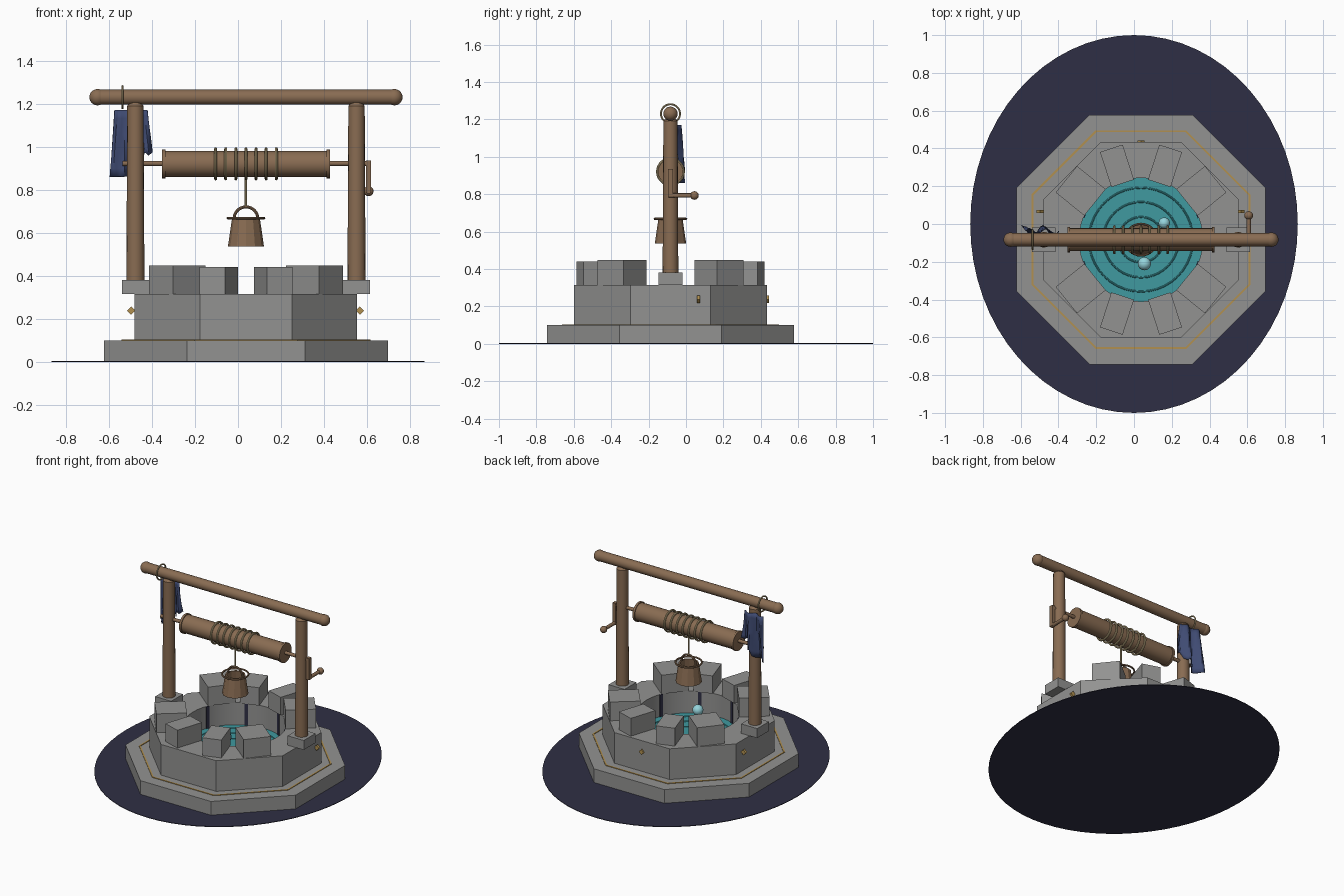
import bpy, bmesh, math
from mathutils import Matrix, Vector

if "Cube" in bpy.data.objects:
    bpy.data.objects.remove(bpy.data.objects["Cube"])

CX, CY = 0.037, -0.083          # centre of the well
PI = math.pi


def material(name, rgb):
    m = bpy.data.materials.new(name)
    m.diffuse_color = (*rgb, 1)
    m.use_nodes = True
    m.node_tree.nodes["Principled BSDF"].inputs["Base Color"].default_value = m.diffuse_color
    return m


STONE = material("grey_stone", (0.29, 0.29, 0.285))
WOOD = material("brown_wood", (0.25, 0.15, 0.085))
GROUND = material("dark_navy", (0.028, 0.028, 0.058))
CLOTH = material("blue_cloth", (0.05, 0.07, 0.17))
GOLD = material("gold", (0.44, 0.28, 0.08))
ROPE = material("pale_rope", (0.47, 0.37, 0.20))
WATER = material("teal_water", (0.05, 0.32, 0.35))
BUBBLE = material("pale_bubble", (0.30, 0.66, 0.72))


def finish(name, bm, mat, smooth=False):
    bmesh.ops.recalc_face_normals(bm, faces=bm.faces)
    for f in bm.faces:
        f.smooth = smooth
    for e in bm.edges:
        e.smooth = e.calc_face_angle(0) < 0.65
    me = bpy.data.meshes.new(name)
    bm.to_mesh(me)
    bm.free()
    me.materials.append(mat)
    ob = bpy.data.objects.new(name, me)
    bpy.context.collection.objects.link(ob)
    return ob


def sweep_rings(bm, rings, closed):
    rows = [[bm.verts.new(p) for p in r] for r in rings]
    n = len(rows[0])
    pairs = list(zip(rows, rows[1:]))
    if closed:
        pairs.append((rows[-1], rows[0]))
    for a, b in pairs:
        for i in range(n):
            j = (i + 1) % n
            bm.faces.new((a[i], a[j], b[j], b[i]))
    if not closed:
        bm.faces.new(rows[0])
        bm.faces.new(rows[-1])


def lathe(name, profile, loc, mat, axis='Z', segs=20, smooth=True):
    """Turn (radius, height) pairs about an axis through loc."""
    bm = bmesh.new()
    rings = [[(max(r, 0.001) * math.cos(2 * PI * i / segs),
               max(r, 0.001) * math.sin(2 * PI * i / segs), h) for i in range(segs)]
             for r, h in profile]
    sweep_rings(bm, rings, False)
    rot = {'Z': Matrix(), 'X': Matrix.Rotation(PI / 2, 4, 'Y'),
           'Y': Matrix.Rotation(-PI / 2, 4, 'X')}[axis]
    bm.transform(Matrix.Translation(loc) @ rot)
    return finish(name, bm, mat, smooth)


def octagon_ring(name, outer, inner, z0, z1, mat, round_hole=False):
    """Octagonal band; outer and inner are distances to the flat sides."""
    n = 48 if round_hole else 8

    def ring(d, z, rounded=False):
        pts = []
        for i in range(n):
            a = PI / 8 + 2 * PI * i / n
            off = (a + PI / 8) % (PI / 4) - PI / 8
            r = d if rounded else d / math.cos(off)
            pts.append((CX + r * math.cos(a), CY + r * math.sin(a), z))
        return pts
    bm = bmesh.new()
    sweep_rings(bm, [ring(outer, z0), ring(outer, z1),
                     ring(inner, z1, round_hole), ring(inner, z0, round_hole)], True)
    return finish(name, bm, mat, round_hole)


def box(name, size, loc, mat, angle=0, axis='Z', bevel=0):
    bm = bmesh.new()
    bmesh.ops.create_cube(bm, size=1, matrix=Matrix.Diagonal((*size, 1)))
    if bevel:
        bmesh.ops.bevel(bm, geom=bm.edges[:], offset=bevel, segments=1, affect='EDGES')
    bm.transform(Matrix.Translation(loc) @ Matrix.Rotation(angle, 4, axis))
    return finish(name, bm, mat)


def hoop(name, loc, major, minor, mat, axis='Z', arc=1.0, segs=28):
    """Torus, or an open arch when arc is below 1."""
    bm = bmesh.new()
    count = segs if arc == 1 else segs + 1
    rings = []
    for i in range(count):
        a = 2 * PI * arc * i / segs
        rings.append([((major + minor * math.cos(b)) * math.cos(a),
                       (major + minor * math.cos(b)) * math.sin(a),
                       minor * math.sin(b)) for b in [2 * PI * k / 8 for k in range(8)]])
    sweep_rings(bm, rings, arc == 1)
    rot = {'Z': Matrix(), 'X': Matrix.Rotation(PI / 2, 4, 'Y'),
           'Y': Matrix.Rotation(PI / 2, 4, 'X')}[axis]
    bm.transform(Matrix.Translation(loc) @ rot)
    return finish(name, bm, mat, True)


def ball(name, loc, r, mat):
    bm = bmesh.new()
    bmesh.ops.create_uvsphere(bm, u_segments=20, v_segments=12, radius=r,
                              matrix=Matrix.Translation(loc))
    return finish(name, bm, mat, True)


# Ground: thin oval disc
ground = lathe("ground_disc", [(1, 0), (1, 0.004)], (0, 0, 0), GROUND, segs=64, smooth=False)
ground.data.transform(Matrix.Diagonal((0.867, 1, 1, 1)))

# Stone step, gold inlay and hollow well wall
lathe("base_step", [(0.66 / math.cos(PI / 8), 0.001), (0.66 / math.cos(PI / 8), 0.1)],
      (0, 0, 0), STONE, segs=8, smooth=False).data.transform(
          Matrix.Translation((CX, CY, 0)) @ Matrix.Rotation(PI / 8, 4, 'Z'))
octagon_ring("gold_inlay", 0.579, 0.569, 0.099, 0.104, GOLD)
octagon_ring("well_wall", 0.517, 0.327, 0.1, 0.315, STONE, round_hole=True)

# Dark seams down the inside of the wall
for k in range(8):
    a = PI / 8 + k * PI / 4
    box("wall_seam", (0.008, 0.022, 0.155),
        (CX + 0.325 * math.cos(a), CY + 0.325 * math.sin(a), 0.237), GROUND, a)

# Water with ripples, and floating bubbles
lathe("water", [(0.329, 0.1), (0.329, 0.16)], (CX, CY, 0), WATER, segs=48)
for r in (0.12, 0.2, 0.275):
    hoop("ripple", (CX, CY, 0.16), r, 0.005, WATER, segs=40)
ball("bubble", (0.055, -0.21, 0.28), 0.035, BUBBLE)
ball("bubble", (0.16, 0.005, 0.24), 0.03, BUBBLE)

# Rim stones, mirrored into all four quarters
for deg, width, top in ((72, 0.126, 0.44), (39, 0.18, 0.447)):
    for sx in (1, -1):
        for sy in (1, -1):
            a = math.radians(deg)
            d = Vector((sx * math.cos(a), sy * math.sin(a)))
            box("rim_stone", (0.195, width, top - 0.315),
                (CX + d.x * 0.411, CY + d.y * 0.411, (top + 0.315) / 2),
                STONE, math.atan2(d.y, d.x))

# Gold diamonds on the sides and back
for x, y in ((-0.497, 0.067), (0.567, 0.067), (CX, 0.435)):
    box("gold_diamond", (0.027, 0.016, 0.027), (x, y, 0.238), GOLD, PI / 4, 'Y')

# Posts on square feet
for s in (-1, 1):
    x = CX + s * 0.514
    box("post_foot", (0.125, 0.13, 0.066), (x, CY, 0.348), STONE)
    lathe("post", [(0.042, 0.38), (0.038, 1.19), (0.001, 1.235)], (x, CY, 0), WOOD, segs=16)

# Top beam with rounded ends
lathe("top_beam", [(0.035, -0.69), (0.035, 0.69)], (CX, CY, 1.23), WOOD, 'X')
for s in (-1, 1):
    ball("beam_end", (CX + s * 0.69, CY, 1.23), 0.038, WOOD)

# Winding drum, axle and rope coils
lathe("axle", [(0.012, -0.575), (0.012, 0.58)], (CX, CY, 0.922), WOOD, 'X', 12)
lathe("drum", [(0.067, -0.39), (0.067, -0.375), (0.061, -0.375), (0.061, 0.375),
               (0.067, 0.375), (0.067, 0.39)], (CX, CY, 0.92), WOOD, 'X', 24)
for i in range(7):
    hoop("rope_coil", (CX + (i - 3) * 0.047, CY, 0.92), 0.07, 0.007, ROPE, 'X')
lathe("hanging_rope", [(0.006, 0.715), (0.006, 0.86)], (CX, CY, 0), ROPE, segs=8)

# Crank with side handle
box("crank_arm", (0.024, 0.026, 0.15), (0.607, CY, 0.86), WOOD)
lathe("crank_handle", [(0.012, -0.01), (0.012, 0.125)], (0.607, CY, 0.793), WOOD, 'Y', 12)
ball("crank_knob", (0.607, 0.045, 0.793), 0.023, WOOD)

# Bucket with rim hoop and arched handle
lathe("bucket", [(0.084, 0.535), (0.065, 0.665), (0.055, 0.665), (0.068, 0.55)],
      (CX, CY, 0), WOOD, segs=12, smooth=False)
hoop("bucket_hoop", (CX, CY, 0.668), 0.084, 0.006, WOOD)
hoop("bucket_handle", (CX, CY, 0.665), 0.055, 0.007, WOOD, 'Y', 0.5)

# Torn cloth hung from a ring on the beam
hoop("cloth_ring", (-0.537, CY, 1.23), 0.051, 0.005, ROPE, 'X')
bm = bmesh.new()
cols, rows = 12, 8
grid = []
for i in range(cols + 1):
    u = i / cols
    bottom = 0.86 + 0.115 * max(0, (u - 0.4) / 0.6) + (0.03 if i % 3 == 1 and u > 0.4 else 0)
    col = []
    for j in range(rows + 1):
        v = j / rows
        x = -0.575 + 0.155 * u + 0.02 * v * (2 * u - 1)
        y = -0.035 + (0.012 + 0.018 * v) * math.sin(u * 11 + v * 1.5)
        col.append(bm.verts.new((x, y, 1.17 + (bottom - 1.17) * v)))
    grid.append(col)
for i in range(cols):
    for j in range(rows):
        bm.faces.new((grid[i][j], grid[i + 1][j], grid[i + 1][j + 1], grid[i][j + 1]))
cloth = finish("torn_cloth", bm, CLOTH, True)
solid = cloth.modifiers.new("thickness", 'SOLIDIFY')
solid.thickness = 0.004
